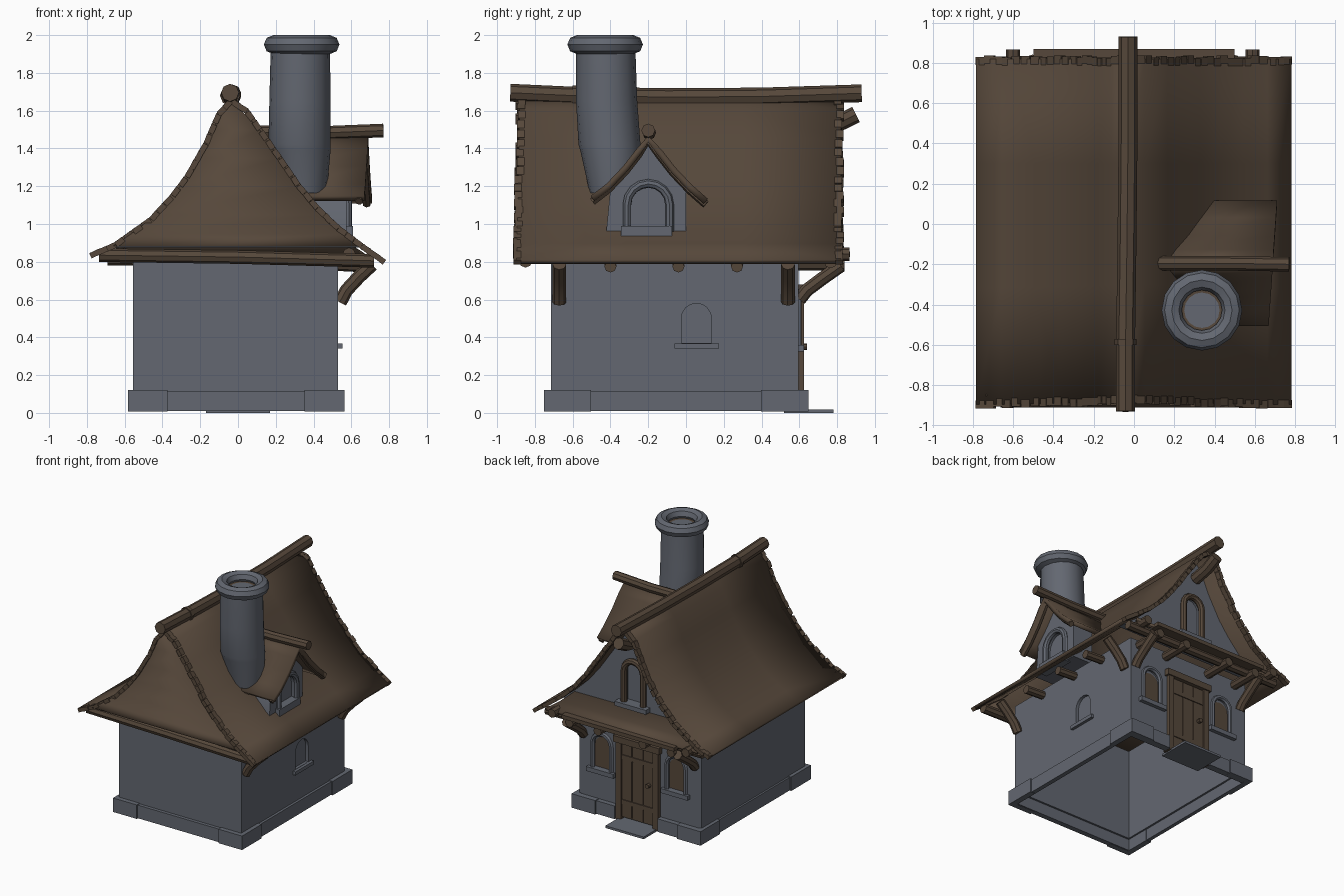
import bpy, bmesh, math, random
from mathutils import Vector, Matrix

if "Cube" in bpy.data.objects:
    bpy.data.objects.remove(bpy.data.objects["Cube"])
random.seed(4)


def material(name, rgb):
    m = bpy.data.materials.new(name)
    m.diffuse_color = (*rgb, 1)
    m.use_nodes = True
    m.node_tree.nodes["Principled BSDF"].inputs["Base Color"].default_value = m.diffuse_color
    return m


STONE = material("grey stone", (0.125, 0.137, 0.165))
WOOD = material("brown wood", (0.093, 0.064, 0.043))


def finish(name, bm, mat):
    bmesh.ops.recalc_face_normals(bm, faces=bm.faces[:])
    me = bpy.data.meshes.new(name)
    bm.to_mesh(me)
    bm.free()
    ob = bpy.data.objects.new(name, me)
    bpy.context.collection.objects.link(ob)
    me.materials.append(mat)
    return ob


def loft(name, rows, mat, wrap=True, loop=False, caps=False, thick=0):
    """Skin a list of equal-length point rows."""
    bm = bmesh.new()
    vs = [[bm.verts.new(p) for p in r] for r in rows]
    n, k = len(rows), len(rows[0])
    for i in range(n if loop else n - 1):
        a, b = vs[i], vs[(i + 1) % n]
        for j in range(k if wrap else k - 1):
            bm.faces.new((a[j], a[(j + 1) % k], b[(j + 1) % k], b[j]))
    if caps:
        bm.faces.new(vs[0])
        bm.faces.new(vs[-1])
    ob = finish(name, bm, mat)
    if thick:
        s = ob.modifiers.new("thickness", 'SOLIDIFY')
        s.thickness, s.offset = thick, 0
    return ob


def prism(name, outline, axis, a, b, mat):
    at = (lambda t: [(t, p, q) for p, q in outline]) if axis == 'x' else (lambda t: [(p, t, q) for p, q in outline])
    return loft(name, [at(a), at(b)], mat, caps=True)


def box(name, lo, hi, mat):
    return prism(name, [(lo[0], lo[2]), (hi[0], lo[2]), (hi[0], hi[2]), (lo[0], hi[2])], 'y', lo[1], hi[1], mat)


def tube(name, pts, r, mat=WOOD, sides=8):
    pts = [Vector(p) for p in pts]
    rows, n1 = [], None
    for i, p in enumerate(pts):
        t = (pts[min(i + 1, len(pts) - 1)] - pts[max(i - 1, 0)]).normalized()
        n1 = t.orthogonal() if n1 is None else n1 - t * n1.dot(t)
        n1.normalize()
        n2 = t.cross(n1)
        rows.append([p + r * (math.cos(a) * n1 + math.sin(a) * n2)
                     for a in (2 * math.pi * k / sides for k in range(sides))])
    return loft(name, rows, mat, caps=True)


def arch(c, z0, w, h, n=8):
    """Round-topped outline, from bottom right over the top to bottom left."""
    r = w / 2
    top = [(c + r * math.cos(math.pi * i / n), z0 + h - r + r * math.sin(math.pi * i / n)) for i in range(n + 1)]
    return [(c + r, z0)] + top + [(c - r, z0)]


def cut(ob, cutter):
    m = ob.modifiers.new("cut", 'BOOLEAN')
    m.operation, m.object, m.solver = 'DIFFERENCE', cutter, 'EXACT'
    bpy.context.view_layer.objects.active = ob
    bpy.ops.object.modifier_apply(modifier=m.name)
    bpy.data.objects.remove(cutter)


# Walls: an open shell with window recesses
def rect(d, z):
    return [(-0.555 + d, -0.715 + d, z), (0.53 - d, -0.715 + d, z), (0.53 - d, 0.595 - d, z), (-0.555 + d, 0.595 - d, z)]


walls = loft("walls", [rect(0, 0.1), rect(0, 0.83), rect(0.03, 0.83), rect(0.03, 0.1)], STONE, loop=True)
cut(walls, prism("cutter", arch(0.055, 0.37, 0.16, 0.21), 'x', 0.507, 0.6, STONE))
box("side_window_sill", (0.5, -0.06, 0.34), (0.553, 0.175, 0.368), STONE)
for x in (-0.33, 0.33):
    cut(walls, prism("cutter", arch(x, 0.36, 0.15, 0.27), 'y', 0.572, 0.7, STONE))
    prism("back_window_pane", arch(x, 0.36, 0.15, 0.25), 'y', 0.568, 0.575, WOOD)
    tube("back_window_frame", [(p, 0.595, q) for p, q in arch(x, 0.36, 0.165, 0.28)], 0.018, STONE, 6)
    box("back_window_sill", (x - 0.12, 0.57, 0.325), (x + 0.12, 0.625, 0.36), STONE)

# Foundation stones, open at the door
for nm, lo, hi in (
        ("front", (-0.57, -0.742, 0.01), (0.55, -0.7, 0.115)), ("left", (-0.57, -0.74, 0.01), (-0.54, 0.64, 0.115)),
        ("right", (0.515, -0.74, 0.01), (0.55, 0.64, 0.115)), ("back_left", (-0.57, 0.58, 0.01), (-0.19, 0.635, 0.115)),
        ("back_right", (0.19, 0.58, 0.01), (0.55, 0.635, 0.115))):
    box("foundation_" + nm, lo, hi, STONE)
for sx, x in ((1, -0.583), (-1, 0.563)):
    for sy, y in ((1, -0.753), (-1, 0.648)):
        L = [(x, y), (x + sx * 0.21, y), (x + sx * 0.21, y + sy * 0.045), (x + sx * 0.045, y + sy * 0.045),
             (x + sx * 0.045, y + sy * 0.25), (x, y + sy * 0.25)]
        loft("corner_stone", [[(p, q, z) for p, q in L] for z in (0.008, 0.12)], STONE, caps=True)

# Door with frame, boards, straps, knob and step
box("door", (-0.15, 0.57, 0.03), (0.15, 0.603, 0.63), WOOD)
for i in range(3):
    box("door_board", (-0.145 + i * 0.1, 0.6, 0.04), (-0.055 + i * 0.1, 0.61, 0.625), WOOD)
for z in (0.14, 0.5):
    box("door_strap", (-0.14, 0.605, z), (0.14, 0.617, z + 0.035), WOOD)
for x in (-0.165, 0.165):
    box("door_post", (x - 0.023, 0.56, 0.01), (x + 0.023, 0.625, 0.64), WOOD)
box("door_lintel", (-0.205, 0.56, 0.63), (0.205, 0.635, 0.68), WOOD)
tube("door_knob", [(-0.1, 0.6, 0.35), (-0.1, 0.64, 0.35)], 0.017)
box("door_step", (-0.17, 0.52, 0.0), (0.17, 0.78, 0.018), STONE)

# Main roof: swept concave profile
LEFT = [(-0.78, 0.835), (-0.65, 0.89), (-0.46, 1.025), (-0.35, 1.145), (-0.27, 1.25), (-0.17, 1.425), (-0.10, 1.585), (-0.04, 1.65)]
RIGHT = [(0.775, 0.80), (0.655, 0.885), (0.53, 0.98), (0.42, 1.085), (0.32, 1.205), (0.155, 1.445), (0.045, 1.60), (-0.03, 1.65)]


def roof_x(side, z):
    for (x0, z0), (x1, z1) in zip(side, side[1:]):
        if z0 <= z <= z1:
            return x0 + (x1 - x0) * (z - z0) / (z1 - z0)
    return side[-1][0] if z > 1 else side[0][0]


prof = LEFT + RIGHT[-2::-1]
loft("roof", [[(x, y + (-0.02 if y < 0 else 0.0) * (1.65 - z), z) for x, z in prof] for y in (-0.88, -0.3, 0.3, 0.82)],
     WOOD, wrap=False, thick=0.026)

# Ragged shingle ends along the roof edges
bm = bmesh.new()
for side in (LEFT, RIGHT):
    for (x0, z0), (x1, z1) in zip(side, side[1:]):
        d = Vector((x1 - x0, 0, z1 - z0))
        n = max(1, round(d.length / 0.055))
        for i in range(n):
            for y in (-0.875, 0.81):
                f = (i + 0.5) / n
                zz = z0 + d.z * f
                yy = y - (0.02 * (1.65 - zz) if y < 0 else 0) + random.uniform(-0.007, 0.007)
                bmesh.ops.create_cube(bm, size=1, matrix=Matrix.Translation((x0 + d.x * f, yy, zz - 0.002))
                                      @ Matrix.Rotation(-math.atan2(d.z, d.x) + random.uniform(-.06, .06), 4, 'Y')
                                      @ Matrix.Diagonal((0.05, 0.04, 0.03, 1)))
finish("shingle_ends", bm, WOOD)

# Front gable cover, front beam and ridge log
levels = [0.885, 0.95, 1.05, 1.2, 1.35, 1.5, 1.64]
loft("front_gable", [[(roof_x(s, z), -0.875 - 0.025 * ((1.65 - z) / 0.77) ** 2, z - 0.003) for s in (LEFT, RIGHT)]
                     for z in levels], WOOD, wrap=False, thick=0.02)
tube("front_beam", [(-0.735, -0.85, 0.835), (0, -0.855, 0.825), (0.72, -0.85, 0.805)], 0.036)
tube("ridge_log", [(-0.042, -0.93, 1.695), (-0.042, -0.6, 1.68), (-0.035, -0.1, 1.672), (-0.03, 0.4, 1.675), (-0.03, 0.93, 1.692)], 0.047)
tube("ridge_log_collar", [(-0.042, -0.6, 1.68), (-0.042, -0.57, 1.68)], 0.054)
tube("ridge_bracket", [(-0.03, 0.66, 1.5), (-0.03, 0.8, 1.53), (-0.03, 0.9, 1.58)], 0.045)

# Back gable wall with arched window
gable = prism("back_gable", [(roof_x(LEFT, z), z - 0.01) for z in levels] + [(roof_x(RIGHT, z), z - 0.01) for z in levels[::-1]],
              'y', 0.6, 0.655, STONE)
cut(gable, prism("cutter", arch(0, 1.0, 0.16, 0.33), 'y', 0.62, 0.8, STONE))
tube("gable_window_frame", [(p, 0.665, q) for p, q in arch(0, 1.0, 0.17, 0.335)], 0.025)
box("gable_window_sill", (-0.14, 0.63, 0.965), (0.14, 0.71, 1.0), STONE)

# Back skirt roof with beam, rafters and braces
loft("skirt_roof", [[(-0.53, 0.65, 0.955), (0.53, 0.65, 0.945)], [(-0.6, 0.74, 0.89), (0.6, 0.74, 0.88)],
                    [(-0.68, 0.825, 0.845), (0.67, 0.825, 0.835)]], WOOD, wrap=False, thick=0.022)
box("skirt_lip", (-0.5, 0.79, 0.825), (0.5, 0.868, 0.855), WOOD)
tube("back_beam", [(-0.69, 0.765, 0.815), (0.7, 0.765, 0.80)], 0.034)
for x in (-0.45, -0.2, 0.2, 0.45):
    tube("back_rafter_end", [(x, 0.55, 0.79), (x, 0.84, 0.79)], 0.035)
for x in (-0.5, 0.49):
    tube("back_brace", [(x, 0.6, 0.6), (x, 0.64, 0.65), (x, 0.72, 0.71), (x, 0.82, 0.78)], 0.036)
    tube("back_corner_log", [(x * 1.2, 0.7, 0.84), (x * 1.2, 0.865, 0.84)], 0.035)

# Right eave braces and rafter ends
for y in (-0.67, 0.54):
    tube("side_brace", [(0.54, y, 0.585), (0.575, y, 0.65), (0.64, y, 0.72), (0.71, y, 0.785)], 0.036)
for y in (-0.4, -0.04, 0.27):
    tube("side_rafter_end", [(0.5, y, 0.785), (0.69, y, 0.775)], 0.032)

# Dormer: roof trimmed to the main slope, wall, arched window
dprof = [(-0.495, 1.135), (-0.41, 1.2), (-0.32, 1.295), (-0.25, 1.385), (-0.2, 1.45), (-0.14, 1.38), (-0.07, 1.29), (0.02, 1.195), (0.105, 1.12)]
loft("dormer_roof", [[(roof_x(RIGHT, z) - 0.02 if k == 0 else 0.71 + 0.07 * (y - 0.1), y, z) for y, z in dprof] for k in (0, 1)],
     WOOD, wrap=False, thick=0.034)
tube("dormer_barge", [(0.675 + 0.07 * y, y, z - 0.016) for y, z in dprof], 0.022, WOOD, 6)
tube("dormer_ridge_log", [(0.11, -0.195, 1.485), (0.45, -0.195, 1.482), (0.77, -0.2, 1.495)], 0.036)
dormer = prism("dormer_wall", [(-0.425, 0.93), (0.0, 0.92), (0.0, 1.195), (-0.07, 1.27), (-0.2, 1.43), (-0.32, 1.275), (-0.4, 1.19)],
               'x', 0.4, 0.575, STONE)
cut(dormer, prism("cutter", arch(-0.2, 0.99, 0.2, 0.21), 'x', 0.545, 0.7, STONE))
tube("dormer_window_frame", [(0.58, p, q) for p, q in arch(-0.2, 0.96, 0.225, 0.255)], 0.023, STONE)
box("dormer_window_sill", (0.54, -0.345, 0.915), (0.61, -0.075, 0.99), STONE)


# Chimney: lofted stack, rounded rim, flue
def ring(cx, cy, z, r, n=16):
    return [(cx + r * math.cos(2 * math.pi * i / n), cy + r * math.sin(2 * math.pi * i / n), z) for i in range(n)]


loft("chimney", [ring(0.345, -0.385, 1.165, 0.125), ring(0.33, -0.4, 1.39, 0.16), ring(0.325, -0.405, 1.42, 0.164),
                 ring(0.328, -0.42, 1.65, 0.162), ring(0.33, -0.425, 1.93, 0.157)], STONE, caps=True)
loft("chimney_rim", [ring(0.337, -0.428, 1.95 + 0.05 * math.sin(a), 0.15 + 0.05 * math.cos(a))
                     for a in (math.pi * k / 4 for k in range(8))], STONE, loop=True)
loft("flue_lining", [ring(0.337, -0.428, 1.935, 0.125), ring(0.337, -0.428, 1.932, 0.088)], WOOD)

# Smooth shading with sharp edges kept
for ob in bpy.context.scene.objects:
    ob.select_set(True)
    bpy.context.view_layer.objects.active = ob
bpy.ops.object.shade_smooth_by_angle(angle=math.radians(40))
